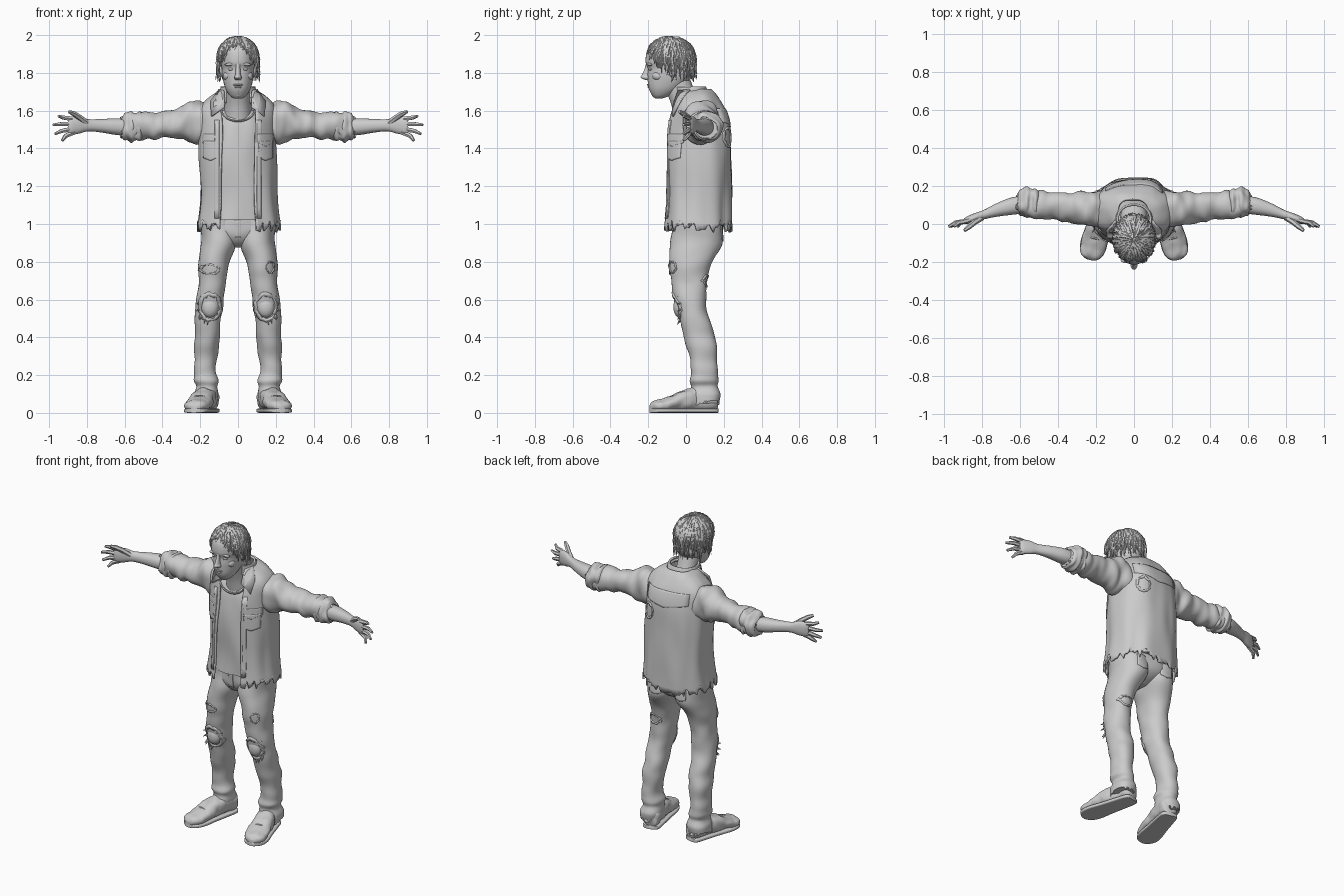
import bpy, bmesh, math, random
from mathutils import Vector, Matrix, noise

random.seed(7)
if "Cube" in bpy.data.objects:
    bpy.data.objects.remove(bpy.data.objects["Cube"], do_unlink=True)

clay = bpy.data.materials.new("clay_grey")
clay.use_nodes = True
clay.diffuse_color = (0.6, 0.6, 0.6, 1)
clay.node_tree.nodes["Principled BSDF"].inputs["Base Color"].default_value = clay.diffuse_color
parts = []


def finish(name, bm, mirror=False, thick=0):
    """Turn a bmesh into an object with the usual modifiers."""
    bmesh.ops.recalc_face_normals(bm, faces=bm.faces)
    mesh = bpy.data.meshes.new(name)
    bm.to_mesh(mesh)
    bm.free()
    obj = bpy.data.objects.new(name, mesh)
    bpy.context.collection.objects.link(obj)
    mesh.materials.append(clay)
    parts.append(obj)
    if mirror:
        obj.modifiers.new("mirror", 'MIRROR').merge_threshold = 0.0001
    if thick:
        mod = obj.modifiers.new("thickness", 'SOLIDIFY')
        mod.thickness, mod.offset = thick, 0
    return obj


def spline(rows, steps):
    """Catmull-Rom interpolation of whole cross-sections."""
    for i in range(len(rows) - 1):
        quad = [rows[max(0, min(len(rows) - 1, i + k))] for k in (-1, 0, 1, 2)]
        for s in range(steps + (i == len(rows) - 2)):
            t = s / steps
            yield [b + t / 2 * (c - a + t * (2 * a - 5 * b + 4 * c - d + t * (3 * (b - c) + d - a)))
                   for a, b, c, d in zip(*quad)]


PLACE = {'x': lambda s, a, b: (s, a, b), 'y': lambda s, a, b: (a, s, b), 'z': lambda s, a, b: (a, b, s)}


def loft(name, axis, rows, n=40, steps=6, gap=0, power=2.2, fold=0, freq=(14, 14, 14),
         ragged=0, mirror=False, thick=0):
    """Skin of rounded cross-sections: position, two centres, two radii."""
    bm, loops = bmesh.new(), []
    sections = list(spline(rows, steps))
    for k, (s, ca, cb, ra, rb) in enumerate(sections):
        loop = []
        for i in range(n):
            t = gap + (math.tau - 2 * gap) * i / (n - 1 if gap else n)
            u, v = (math.copysign(abs(f) ** (2 / power), f) for f in (math.sin(t), -math.cos(t)))
            point = Vector(PLACE[axis](s, ca + ra * u, cb + rb * v))
            swell = fold * noise.noise(Vector(p * f for p, f in zip(point, freq)))
            shift = random.uniform(-ragged, ragged) if k == len(sections) - 1 else 0
            loop.append(bm.verts.new(PLACE[axis](s + shift, ca + (max(ra, .002) + swell) * u,
                                                 cb + (max(rb, .002) + swell) * v)))
        loops.append(loop)
    for low, high in zip(loops, loops[1:]):
        for i in range(n - 1 if gap else n):
            j = (i + 1) % n
            bm.faces.new((low[i], low[j], high[j], high[i]))
    if not gap:
        bm.faces.new(loops[0])
        bm.faces.new(loops[-1])
    return finish(name, bm, mirror, thick)


def blob(name, centre, radii, mirror=False, tilt=0):
    bm = bmesh.new()
    bmesh.ops.create_uvsphere(bm, u_segments=20, v_segments=12, radius=1)
    bm.transform(Matrix.Translation(centre) @ Matrix.Rotation(tilt, 4, 'Y') @ Matrix.Diagonal((*radii, 1)))
    return finish(name, bm, mirror)


def strands(name, paths, taper, mirror=False):
    """Tapered tubes along point lists, joined in one mesh."""
    curve = bpy.data.curves.new(name, 'CURVE')
    curve.dimensions, curve.bevel_depth, curve.bevel_resolution, curve.use_fill_caps = '3D', 1, 1, True
    for points, radius in paths:
        line = curve.splines.new('POLY')
        line.points.add(len(points) - 1)
        for i, (dot, co) in enumerate(zip(line.points, points)):
            dot.co = (*co, 1)
            dot.radius = radius * taper[min(i, len(taper) - 1)]
    temp = bpy.data.objects.new(name + "_path", curve)
    bpy.context.collection.objects.link(temp)
    bpy.context.view_layer.update()
    bm = bmesh.new()
    bm.from_mesh(temp.evaluated_get(bpy.context.evaluated_depsgraph_get()).to_mesh())
    bpy.data.objects.remove(temp, do_unlink=True)
    return finish(name, bm, mirror)


def land(target, x, z, middle, direction):
    """Point of the garment hit along y, pulled inwards until it hits."""
    solid = target.evaluated_get(bpy.context.evaluated_depsgraph_get())
    for _ in range(30):
        hit, spot, *_ = solid.ray_cast((x, -direction, z), (0, direction, 0))
        if hit:
            break
        x += (middle - x) * .06
    return spot


def patch(name, target, left, right, low, high, point=0, direction=1, sides=(1, -1), n=10):
    """Thin cloth panel laid on a garment."""
    bm = bmesh.new()
    for side in sides:
        grid = [[bm.verts.new(land(target, side * (left + (right - left) * i / n),
                                   low + (high - low) * j / n - point * (1 - abs(2 * i / n - 1)) * (1 - j / n),
                                   side * (left + right) / 2, direction))
                 for i in range(n + 1)] for j in range(n + 1)]
        for a, b in zip(grid, grid[1:]):
            for i in range(n):
                bm.faces.new((a[i], a[i + 1], b[i + 1], b[i]))
    finish(name, bm, thick=.008)


def tear(name, target, x, z, width, height, direction=1, sides=(1,), n=28):
    """Frayed rim around a hole in the cloth."""
    bm = bmesh.new()
    for side in sides:
        rims = []
        for size in (.85, 1.1):
            rims.append([])
            for i in range(n):
                r, a = size + random.uniform(-.1, .1), math.tau * i / n
                rims[-1].append(bm.verts.new(land(target, side * x + width * r * math.sin(a),
                                                  z + height * r * math.cos(a), side * x, direction)))
        for i in range(n):
            j = (i + 1) % n
            bm.faces.new((rims[0][i], rims[0][j], rims[1][j], rims[1][i]))
    finish(name, bm, thick=.012)


# Shirt and neck
loft("shirt", 'z', [(1.02, 0, .06, .19, .155), (1.2, 0, .06, .18, .155), (1.4, 0, .06, .18, .15),
                    (1.53, 0, .06, .16, .125), (1.6, 0, .06, .11, .09)], fold=.014, freq=(12, 12, 4))
loft("neck", 'z', [(1.54, 0, .04, .08, .1), (1.62, 0, .015, .07, .09), (1.68, 0, -.02, .063, .075),
                   (1.76, 0, -.05, .063, .075)])
strands("shirt_neckline", [([(.09 * math.sin(a), -.055 - .02 * math.cos(a), 1.61 - .065 * math.cos(a))
                             for a in [k * .2 - 1.6 for k in range(17)]], .006)], [1])

# Open jacket with ragged hem
jacket = loft("jacket", 'z', [(1.71, 0, .045, .085, .08), (1.675, 0, .06, .14, .1), (1.61, 0, .065, .2, .13),
                              (1.52, 0, .065, .2, .155), (1.4, 0, .065, .2, .165), (1.2, 0, .065, .2, .17),
                              (1.08, 0, .063, .207, .173), (.99, 0, .06, .217, .177)],
              n=90, gap=.378, power=2.4, fold=.018, freq=(11, 11, 3), ragged=.035, thick=.012)
loft("collar_stand", 'z', [(1.64, 0, .04, .105, .095), (1.69, 0, .03, .095, .085), (1.725, 0, .02, .086, .08)],
     gap=.6, thick=.012)
bm = bmesh.new()
bm.faces.new([bm.verts.new(c) for c in ((.075, -.04, 1.705), (.07, -.07, 1.62), (.14, -.07, 1.57),
                                        (.145, -.03, 1.65), (.1, .02, 1.712))])
finish("collar_flap", bm, True, .01)
patch("pocket", jacket, .108, .182, 1.35, 1.44, .015)
patch("pocket_flap", jacket, .104, .186, 1.43, 1.475, .02)
patch("front_placket", jacket, .098, .122, 1.03, 1.55)
patch("back_yoke", jacket, -.15, .15, 1.54, 1.61, .03, -1, (1,))
tear("back_tear", jacket, .11, 1.46, .035, .05, -1)

# Sleeves, rolled cuffs and forearms
loft("sleeve", 'x', [(.12, .075, 1.54, .085, .09), (.19, .078, 1.54, .093, .112), (.25, .082, 1.54, .09, .108),
                     (.33, .088, 1.53, .08, .076), (.42, .095, 1.522, .074, .068), (.5, .102, 1.517, .074, .074),
                     (.57, .105, 1.515, .068, .074)], fold=.018, freq=(22, 9, 9), mirror=True)
loft("rolled_cuff", 'x', [(.5, .105, 1.515, .06, .06), (.52, .105, 1.515, .08, .083), (.545, .107, 1.515, .072, .074),
                          (.565, .108, 1.515, .08, .083), (.585, .108, 1.515, .068, .07), (.6, .107, 1.512, .064, .066),
                          (.612, .105, 1.51, .05, .05)], fold=.02, freq=(20, 16, 16), ragged=.014, mirror=True)
loft("forearm", 'x', [(.55, .105, 1.51, .045, .045), (.64, .095, 1.515, .046, .044), (.72, .075, 1.52, .036, .036),
                      (.79, .05, 1.523, .025, .032), (.84, .033, 1.524, .024, .045), (.88, .02, 1.52, .02, .046),
                      (.9, .013, 1.518, .011, .038)], mirror=True)
fingers = []
for base, tip, reach in ((1.555, 1.572, .95), (1.532, 1.525, .978), (1.508, 1.477, .968), (1.486, 1.442, .93)):
    fingers.append(([(.865, .022, base), (.9, .012, base * .7 + tip * .3),
                     ((.9 + reach) / 2, .008, (base + tip) / 2), (reach, -.014, tip)], .0125))
fingers.append(([(.8, .035, 1.535), (.84, .01, 1.565), (.87, -.015, 1.585), (.895, -.035, 1.595)], .0145))
strands("fingers", fingers, [1.1, 1.05, .95, .6], True)

# Trousers
seat = loft("trouser_seat", 'z', [(1.08, 0, .06, .175, .13), (1, 0, .06, .175, .135), (.94, 0, .06, .16, .128),
                                  (.9, 0, .055, .1, .1), (.875, 0, .05, .03, .05)], fold=.006)
leg = loft("trouser_leg", 'z', [(1.02, .092, .06, .102, .13), (.9, .1, .056, .096, .137), (.78, .126, .022, .08, .108),
                                (.68, .138, .018, .075, .09), (.58, .148, .022, .073, .083),
                                (.48, .158, .05, .069, .08), (.38, .166, .08, .067, .08), (.27, .17, .095, .056, .072),
                                (.21, .17, .1, .056, .068), (.17, .17, .098, .064, .076), (.14, .17, .098, .057, .07),
                                (.1, .17, .098, .067, .079), (.06, .17, .1, .06, .072)],
           fold=.011, freq=(9, 9, 11), ragged=.02, mirror=True)
patch("fly", seat, -.016, .016, .93, 1.02, sides=(1,))
patch("back_pocket", leg, .05, .13, .92, 1, .012, -1)
blob("bare_knee", (.148, -.035, .56), (.045, .032, .055), True)
tear("knee_hole", leg, .148, .56, .055, .07, sides=(1, -1))
tear("thigh_tear", leg, -.15, .76, .05, .025)
tear("thigh_nick", leg, .17, .77, .02, .03)
tear("rear_thigh_tear", leg, .15, .7, .04, .03, -1)
strands("knee_frays", [([(.15 + .06 * math.sin(a), -.03, .56 + .07 * math.cos(a)),
                         (.15 + .073 * math.sin(a), -.045, .555 + .09 * math.cos(a))], .006)
                       for a in [random.uniform(0, math.tau) for _ in range(14)]], [1, .2], True)

# Shoes, turned outward
outline = [(.168, .06, .025, .04), (.15, .07, .05, .058), (.06, .075, .057, .063), (-.02, .065, .061, .053),
           (-.1, .047, .068, .038), (-.15, .04, .063, .032), (-.182, .034, .046, .024), (-.198, .028, .016, .014)]
shoe = loft("shoe", 'y', [(y, .165, cz, rx, rz) for y, cz, rx, rz in outline], fold=.008, freq=(25, 25, 25), mirror=True)
sole = loft("sole", 'y', [(y, .165, .012, rx * 1.04, .012) for y, cz, rx, rz in outline], power=5, mirror=True)
laces = strands("laces", [([(.165 + .058 * math.sin(a), y, .05 + (.062 + y * .3) * math.cos(a))
                            for a in [k * .3 - 1.2 for k in range(9)]], .006)
                          for y in (-.08, -.05, -.02, .01)], [1], True)
pivot = Vector((.165, .08, 0))
for obj in (shoe, sole, laces):
    obj.data.transform(Matrix.Translation(pivot) @ Matrix.Rotation(.25, 4, 'Z') @ Matrix.Translation(-pivot))

# Head and face
loft("head", 'z', [(1.664, 0, -.145, .022, .018), (1.682, 0, -.13, .046, .05), (1.72, 0, -.11, .068, .088),
                   (1.78, 0, -.085, .083, .119), (1.823, 0, -.083, .086, .12), (1.86, 0, -.085, .09, .129),
                   (1.92, 0, -.085, .085, .12), (1.97, 0, -.085, .055, .08)])
loft("nose", 'z', [(1.762, 0, -.198, .014, .016), (1.775, 0, -.205, .02, .035), (1.79, 0, -.202, .015, .031),
                   (1.825, 0, -.2, .012, .018), (1.85, 0, -.2, .014, .012)], n=20)
blob("brow", (.037, -.191, 1.846), (.034, .016, .009), True, .12)
blob("eye", (.036, -.186, 1.82), (.017, .013, .008), True)
blob("cheekbone", (.05, -.148, 1.786), (.03, .032, .026), True, .5)
blob("upper_lip", (0, -.195, 1.737), (.026, .012, .006))
blob("lower_lip", (0, -.192, 1.725), (.021, .012, .007))
blob("chin", (0, -.16, 1.69), (.027, .022, .022))
blob("ear", (.089, -.07, 1.81), (.011, .022, .034), True, .2)

# Shaggy hair: cap under layered locks
blob("hair_cap", (0, -.062, 1.885), (.1, .115, .1))
locks = []
for _ in range(240):
    turn = random.uniform(-math.pi, math.pi)
    front = max(0, math.cos(turn)) ** 1.5
    start, reach = random.uniform(.05, .8), random.uniform(1.6, 2.45) - 1.2 * front
    spread, path = random.uniform(-.01, .14), []
    for k in range(7):
        tilt = start + max(.3, reach - start) * k / 6
        ring, flare = math.sin(min(tilt, 1.6)), 1 + random.uniform(-.02, .04) + spread * (k / 6) ** 2
        wave = turn + random.uniform(-.07, .07)
        drop = math.cos(tilt) * .115 * min(flare, 1.04) if tilt < 1.57 else -.14 * (tilt - 1.57)
        path.append((.103 * ring * math.sin(wave) * flare, -.082 - .125 * ring * math.cos(wave) * flare,
                     1.872 + drop))
    locks.append((path, random.uniform(.007, .012)))
strands("hair_locks", locks, [.6, 1, 1, .9, .75, .5, .12])

# Smooth shading with sharp creases
bpy.ops.object.select_all(action='DESELECT')
for obj in parts:
    obj.select_set(True)
bpy.context.view_layer.objects.active = jacket
bpy.ops.object.shade_smooth_by_angle(angle=math.radians(45))
